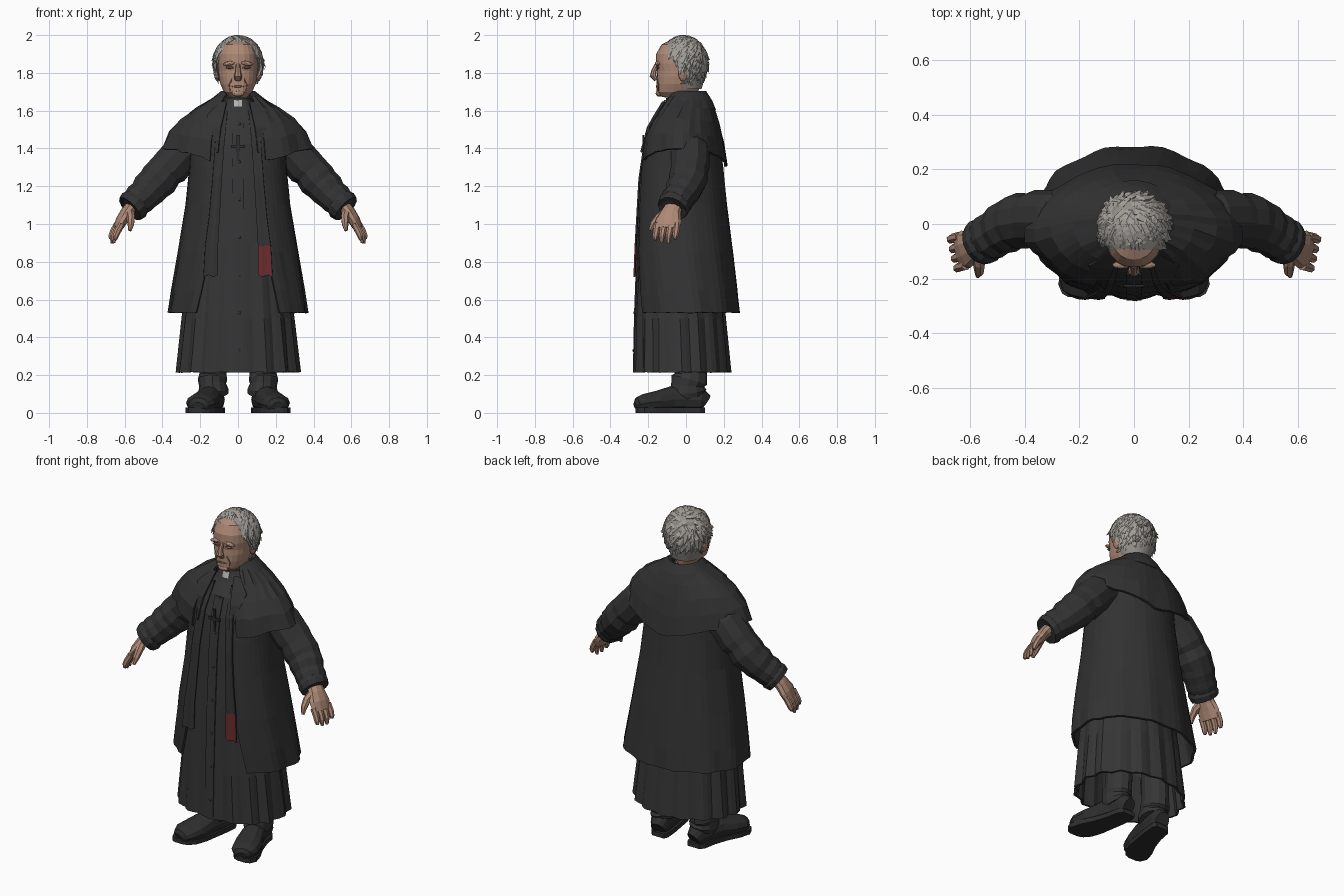
import bpy, bmesh, math, random
from mathutils import Vector, Matrix

random.seed(4)
if "Cube" in bpy.data.objects:
    bpy.data.objects.remove(bpy.data.objects["Cube"])


def material(name, rgb):
    m = bpy.data.materials.new(name)
    m.use_nodes = True
    m.diffuse_color = (*rgb, 1)
    b = m.node_tree.nodes["Principled BSDF"]
    b.inputs["Base Color"].default_value = (*rgb, 1)
    b.inputs["Roughness"].default_value = 0.9
    return m


COAT = material("coat_black", (.032, .032, .032))
ROBE = material("robe_charcoal", (.036, .036, .037))
SHOE = material("shoe_black", (.027, .027, .027))
SKIN = material("skin", (.42, .25, .18))
CREASE = material("skin_crease", (.25, .13, .095))
HAIR = material("hair_grey", (.36, .34, .31))
HAIR2 = material("hair_shade", (.29, .275, .25))
RED = material("red_cloth", (.14, .025, .025))
WHITE = material("collar_white", (.45, .45, .43))


def finish(name, bm, mat, thick=0):
    bmesh.ops.recalc_face_normals(bm, faces=bm.faces)
    me = bpy.data.meshes.new(name)
    bm.to_mesh(me)
    bm.free()
    ob = bpy.data.objects.new(name, me)
    bpy.context.collection.objects.link(ob)
    me.materials.append(mat)
    if thick:
        mod = ob.modifiers.new("thickness", 'SOLIDIFY')
        mod.thickness, mod.offset = thick, 0
    return ob


def grid(name, rows, mat, closed=True, caps=False, thick=0, bm=None):
    """Skin rows of points; given a mesh, add to it instead of making an object."""
    own = bm is None
    bm = bm or bmesh.new()
    vs = [[bm.verts.new(p) for p in r] for r in rows]
    n = len(vs[0])
    for a, b in zip(vs, vs[1:]):
        for i in range(n if closed else n - 1):
            j = (i + 1) % n
            bm.faces.new((a[i], a[j], b[j], b[i]))
    if caps:
        bm.faces.new(vs[0])
        bm.faces.new(vs[-1])
    if own:
        return finish(name, bm, mat, thick)


def loft(name, rings, mat, n=40, p=.8, folds=0, jitter=0, thick=0, caps=False):
    """Rings: z, half width, front y, back y, front gap, side lift and flare, fold depth."""
    rows = []
    for ring in rings:
        z, rx, yf, yb, gap, lift, f = (list(ring) + [0, 0, 0])[:7]
        a0 = math.asin(min(1, gap / rx) ** (1 / p))
        cy, ry, row = (yf + yb) / 2, (yb - yf) / 2, []
        for i in range(n):
            a = a0 + (2 * math.pi - 2 * a0) * i / (n - 1 if gap else n)
            s, c = math.sin(a), math.cos(a)
            q = p if c > 0 else 1  # squarer front, rounder back
            k = 1 + f * math.cos(folds * a) + random.uniform(-jitter, jitter)
            flare = 1 + 1.4 * lift * abs(s) ** 14
            row.append((k * rx * flare * math.copysign(abs(s) ** q, s),
                        cy - k * ry * math.copysign(abs(c) ** q, c),
                        z + lift * abs(s) + random.uniform(-jitter, jitter) * .4))
        rows.append(row)
    return grid(name, rows, mat, rings[0][4:5] in ((), (0,)), caps, thick)


def tube(name, pts, mat, n=10, ref=(0, 1, 0), mirror=1, bm=None):
    """Points: x, y, z, radius along ref, radius across."""
    c = [Vector((q[0] * mirror, q[1], q[2])) for q in pts]
    rows = []
    for i, q in enumerate(pts):
        t = (c[min(i + 1, len(c) - 1)] - c[max(i - 1, 0)]).normalized()
        u = Vector((ref[0] * mirror, ref[1], ref[2]))
        u = (u - t * u.dot(t)).normalized()
        v = t.cross(u)
        rows.append([c[i] + u * q[3] * math.cos(w) + v * q[-1] * math.sin(w)
                     for w in (2 * math.pi * k / n for k in range(n))])
    return grid(name, rows, mat, True, True, 0, bm)


def blob(name, loc, size, mat, tilt=0):
    bm = bmesh.new()
    m = Matrix.Translation(loc) @ Matrix.Rotation(tilt, 4, 'Y') @ Matrix.Diagonal((*size, 1))
    bmesh.ops.create_icosphere(bm, subdivisions=2, radius=1, matrix=m)
    return finish(name, bm, mat)


def box(name, loc, size, mat):
    bm = bmesh.new()
    bmesh.ops.create_cube(bm, size=1, matrix=Matrix.Translation(loc) @ Matrix.Diagonal((*size, 1)))
    return finish(name, bm, mat)


# Long inner robe
robe = [(.215, .315, -.268, .225, 0, 0, .035), (.5, .285, -.263, .2, 0, 0, .025),
        (.9, .24, -.248, .16, 0, 0, .012), (1.25, .21, -.228, .14), (1.42, .2, -.208, .13),
        (1.53, .16, -.172, .12), (1.6, .1, -.125, .09), (1.655, .07, -.1, .08)]
loft("robe", robe, ROBE, n=64, folds=16, jitter=.006, thick=.012)


def front(z):
    """Front y of the robe at a height."""
    for a, b in zip(robe, robe[1:]):
        if a[0] <= z <= b[0]:
            return a[2] + (b[2] - a[2]) * (z - a[0]) / (b[0] - a[0]) - .008


levels = [.23 + .1 * i for i in range(14)]
grid("robe_placket", [[(x, front(z) - .002, z) for x in (-.028, .028)] for z in levels],
     ROBE, closed=False, thick=.006)
for i, z in enumerate(levels[1::2]):
    blob(f"button_{i}", (.008, front(z) - .005, z), (.007, .004, .008), ROBE)
box("cross_upright", (0, front(1.4) - .008, 1.4), (.016, .01, .14), SHOE)
box("cross_bar", (0, front(1.41) - .009, 1.41), (.075, .01, .016), SHOE)

# Open overcoat, shoulder cape and turned collar
loft("overcoat", [(.53, .362, -.25, .28, .215, 0, .018), (.65, .345, -.256, .268, .19, 0, .014),
                  (.85, .312, -.26, .245, .15, 0, .01), (1.1, .27, -.252, .212, .125, 0, .005),
                  (1.3, .25, -.238, .19, .115), (1.45, .245, -.213, .17, .11),
                  (1.56, .19, -.16, .14, .1), (1.64, .11, -.115, .1, .08)],
     COAT, n=46, p=.77, folds=11, jitter=.006, thick=.014)
loft("shoulder_cape", [(1.3, .348, -.242, .215, .15, .1, .018), (1.42, .33, -.23, .197, .14, .06, .01),
                       (1.52, .287, -.188, .173, .125, .03), (1.6, .212, -.143, .148, .11, .01),
                       (1.67, .115, -.105, .115, .075)],
     COAT, n=38, p=.82, folds=9, jitter=.016, thick=.014)
loft("coat_collar", [(1.6, .17, -.145, .155, .1, .02), (1.65, .135, -.115, .135, .08, .01),
                     (1.7, .088, -.085, .105, .05), (1.69, .078, -.07, .085, .045),
                     (1.63, .075, -.07, .08, .045)], COAT, n=26, p=.95, thick=.01)

# Shirt collar with its white tab
loft("neck_collar", [(1.61, .078, -.112, .08), (1.665, .068, -.1, .075)], ROBE, n=20, p=1, thick=.01)
grid("collar_tab", [[(x, y + abs(x) * .25, z) for x in (-.02, 0, .02)]
                    for y, z in ((-.124, 1.622), (-.112, 1.655))], WHITE, closed=False, thick=.008)

for side, s in (("left", 1), ("right", -1)):
    # Lapel
    grid(f"{side}_lapel", [[(a * s, y - .003, z), (b * s, y + .012, z)] for a, b, y, z in
                           ((.06, .09, -.12, 1.645), (.075, .165, -.163, 1.575),
                            (.09, .15, -.2, 1.51), (.105, .12, -.235, 1.38))],
         COAT, closed=False, thick=.01)
    # Hanging scarf with one red end
    scarf = [(.075, .02, 1.6), (.095, .025, 1.45), (.11, .025, 1.25), (.125, .028, 1.05),
             (.14, .034, .89), (.145, .038, .73)]
    ob = grid(f"{side}_scarf", [[((x + k * w) * s, front(z) - .008 - .004 * (j % 2), z - .01 * (j % 2))
                                 for j, k in enumerate((-1, -.4, .3, 1))] for x, w, z in scarf],
              COAT, closed=False, thick=.008)
    ob.data.materials.append(RED)
    for f in ob.data.polygons:
        f.material_index = int(s > 0 and f.center.z < .88)

    # Wrinkled sleeve and cuff
    tube(f"{side}_sleeve", [(.2, .02, 1.43, .09), (.29, .02, 1.38, .105), (.36, .02, 1.3, .105),
                            (.385, .015, 1.28, .098), (.42, .01, 1.235, .105), (.45, 0, 1.205, .096),
                            (.475, -.015, 1.18, .097), (.5, -.03, 1.15, .086), (.525, -.045, 1.13, .088),
                            (.555, -.062, 1.1, .076)], COAT, 11, mirror=s)
    tube(f"{side}_cuff", [(.54, -.055, 1.112, .082), (.552, -.063, 1.1, .088), (.572, -.073, 1.08, .08),
                          (.566, -.07, 1.087, .06)], COAT, 12, mirror=s)

    # Hand, turned a little so the thumb edge lies inward
    turn = (.2, 1, 0)
    tube(f"{side}_palm", [(.555, -.06, 1.1, .045, .036), (.588, -.08, 1.06, .055, .034),
                          (.615, -.092, 1.02, .07, .03), (.637, -.1, .975, .066, .022)],
         SKIN, 10, turn, s)
    for i, tip in enumerate((.915, .9, .897, .92)):
        x, y = .008 * i - .016, -.152 + .035 * i
        tube(f"{side}_finger_{i}", [(.632 + x, y, 1.0, .018), (.654 + x, y - .005, .96, .018),
                                    (.664 + x, y - .01, .935, .016), (.667 + x, y - .012, tip, .009)],
             SKIN, 7, turn, s)
    tube(f"{side}_thumb", [(.575, -.1, 1.065, .026), (.567, -.145, 1.035, .023),
                           (.567, -.174, 1.0, .018), (.572, -.19, .965, .009)],
         SKIN, 7, (1, 0, 0), s)

    # Trouser leg, boot and sole
    tube(f"{side}_trouser", [(.125, .015, .09, .075, .085), (.13, .01, .115, .08, .098),
                             (.135, .01, .15, .072, .088), (.135, .018, .175, .078, .097),
                             (.133, .025, .205, .072, .086), (.13, .025, .4, .075, .085)],
         ROBE, 12, (1, 0, 0), s)
    foot = [(.12, .1, .05, .04, .05), (.125, .075, .068, .056, .068), (.135, 0, .07, .06, .07),
            (.155, -.08, .07, .067, .07), (.18, -.155, .058, .08, .058), (.2, -.22, .05, .078, .05),
            (.208, -.255, .042, .055, .04), (.212, -.267, .038, .03, .02)]
    tube(f"{side}_boot", foot, SHOE, 12, (1, 0, 0), s)
    grid(f"{side}_sole", [[((x + k * w) * s, y, z) for k, z in
                           ((-1, 0), (1, 0), (1, .028), (-1, .028))] for x, y, _, w, _ in foot],
         SHOE, caps=True)

    # Ear, brow, eye and cheek fold
    blob(f"{side}_ear", (.115 * s, -.015, 1.795), (.014, .026, .042), SKIN, .2 * s)
    blob(f"{side}_brow", (.045 * s, -.15, 1.85), (.036, .014, .012), SKIN, .15 * s)
    blob(f"{side}_eye", (.043 * s, -.15, 1.828), (.024, .008, .007), CREASE)
    tube(f"{side}_cheek_fold", [(.03, -.151, 1.77, .003), (.047, -.145, 1.735, .004),
                                (.042, -.146, 1.705, .002)], CREASE, 5, mirror=s)

# Head with nose and mouth
loft("head", [(1.6, .06, -.06, .07), (1.665, .06, -.08, .07), (1.675, .052, -.135, .06),
              (1.7, .076, -.157, .065), (1.74, .094, -.156, .075), (1.78, .102, -.155, .085),
              (1.81, .104, -.153, .095), (1.85, .107, -.16, .098), (1.9, .104, -.158, .098),
              (1.95, .085, -.13, .075), (1.975, .04, -.08, .03)], SKIN, n=22, p=.9, caps=True)
tube("nose", [(0, -.152, 1.85, .011), (0, -.17, 1.81, .014), (0, -.175, 1.785, .022, .018),
              (0, -.158, 1.762, .018, .01)], SKIN, 8, (1, 0, 0))
blob("mouth", (0, -.156, 1.728), (.034, .004, .005), CREASE)
blob("chin", (0, -.143, 1.692), (.034, .018, .018), SKIN)

# Hair cap with a receding front
centre, size = Vector((0, -.012, 1.855)), Vector((.125, .122, .135))
loft("hair_cap", [(1.715, .076, -.06, .078, .074), (1.78, .104, -.1, .098, .102),
                  (1.85, .114, -.13, .104, .104), (1.91, .11, -.14, .1, .088),
                  (1.95, .092, -.12, .08, .06), (1.973, .062, -.085, .055, .02),
                  (1.982, .015, -.04, 0, .001)], HAIR2, n=26, p=1, thick=.008)

# Swept locks of hair
locks = bmesh.new()
while len(locks.faces) < 4200:
    d = Vector([random.gauss(0, 1) for _ in range(3)]).normalized()
    if (d.y < -.25 and d.z < .58) or d.y < -.62 or (d.z < -.25 and d.y < .25) or d.z < -.86:
        continue
    flow = Vector((.3 + random.uniform(-.5, .5), -.8 * max(d.z, 0), -.8))
    flow = (flow - d * flow.dot(d)).normalized()
    tip = 1.07 + random.uniform(0, .13) * (d.z < .6)
    pts = []
    for t, w, out in ((-.2, .006, .96), (.1, .021, 1.02), (.38, .017, 1.04), (.62, .001, tip)):
        q = (d + flow * t).normalized() * out
        pts.append((*(centre + q * size), w, w * .4))
    tube("lock", pts, HAIR, 5, d.cross(flow), bm=locks)
finish("hair_locks", locks, HAIR)
